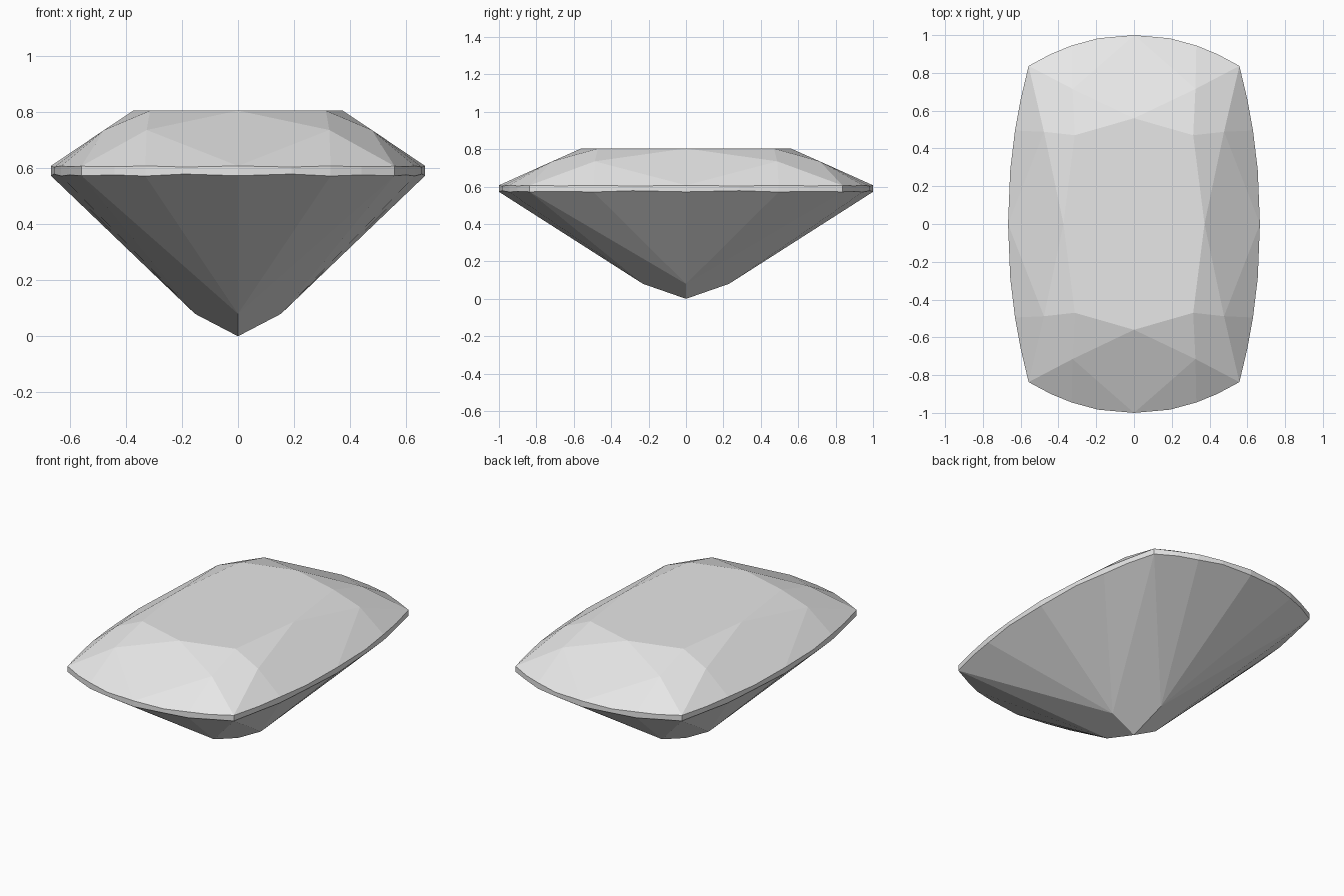
import bpy
import bmesh

if "Cube" in bpy.data.objects:
    bpy.data.objects.remove(bpy.data.objects["Cube"])

# Cushion-cut gem, designed on a square plan and narrowed along x
WIDTH = 2 / 3
bm = bmesh.new()


def facet(k, s, points):
    """Add one facet, mirrored by s and turned k quarter turns."""
    verts = []
    for u, v, z in points:
        u *= s
        for _ in range(k):
            u, v = v, -u
        verts.append(bm.verts.new((u * WIDTH, v, z)))
    bm.faces.new(verts)


# Half of one girdle side, from its middle to its corner: u, v, top z, bottom z
girdle = [(0, 1, .607, .572), (.285, .983, .603, .578), (.495, .945, .607, .571),
          (.66, .90, .604, .575), (.837, .837, .606, .572)]
top = [(u, v, zt) for u, v, zt, zb in girdle]
low = [(u, v, zb) for u, v, zt, zb in girdle]

TOP_Z = .804
table_mid, table_corner = (0, .56, TOP_Z), (.47, .47, TOP_Z)
crown, crown_left, crown_next = (.488, .715, .735), (-.488, .715, .735), (.715, .488, .735)
culet, keel, keel_next = (0, 0, 0), (0, .23, .08), (.23, 0, .08)

for k in range(4):
    # Crown kites on the side and on the corner
    facet(k, 1, [table_mid, crown, top[0], crown_left])
    facet(k, 1, [table_corner, crown, top[4], crown_next])
    # Pavilion kite running from the point to the corner
    facet(k, 1, [culet, keel, low[4], keel_next])
    for s in (1, -1):
        # Star facet beside the table
        facet(k, s, [table_mid, table_corner, crown])
        # Paired facets above and below the girdle
        for i in (0, 2):
            facet(k, s, [crown] + top[i:i + 3])
            facet(k, s, [keel] + low[i:i + 3])
        # Girdle band
        for i in range(4):
            facet(k, s, [top[i], top[i + 1], low[i + 1], low[i]])

# Weld the facets, then close the flat table
bmesh.ops.remove_doubles(bm, verts=bm.verts, dist=.0005)
rim = [e for e in bm.edges if e.is_boundary]
bmesh.ops.contextual_create(bm, geom=rim)
bmesh.ops.recalc_face_normals(bm, faces=bm.faces)

mesh = bpy.data.meshes.new("gemstone")
bm.to_mesh(mesh)
bm.free()
gem = bpy.data.objects.new("gemstone", mesh)
bpy.context.collection.objects.link(gem)

# Plain pale grey
grey = bpy.data.materials.new("pale_grey")
grey.diffuse_color = (.8, .8, .8, 1)
grey.use_nodes = True
grey.node_tree.nodes["Principled BSDF"].inputs["Base Color"].default_value = grey.diffuse_color
mesh.materials.append(grey)
